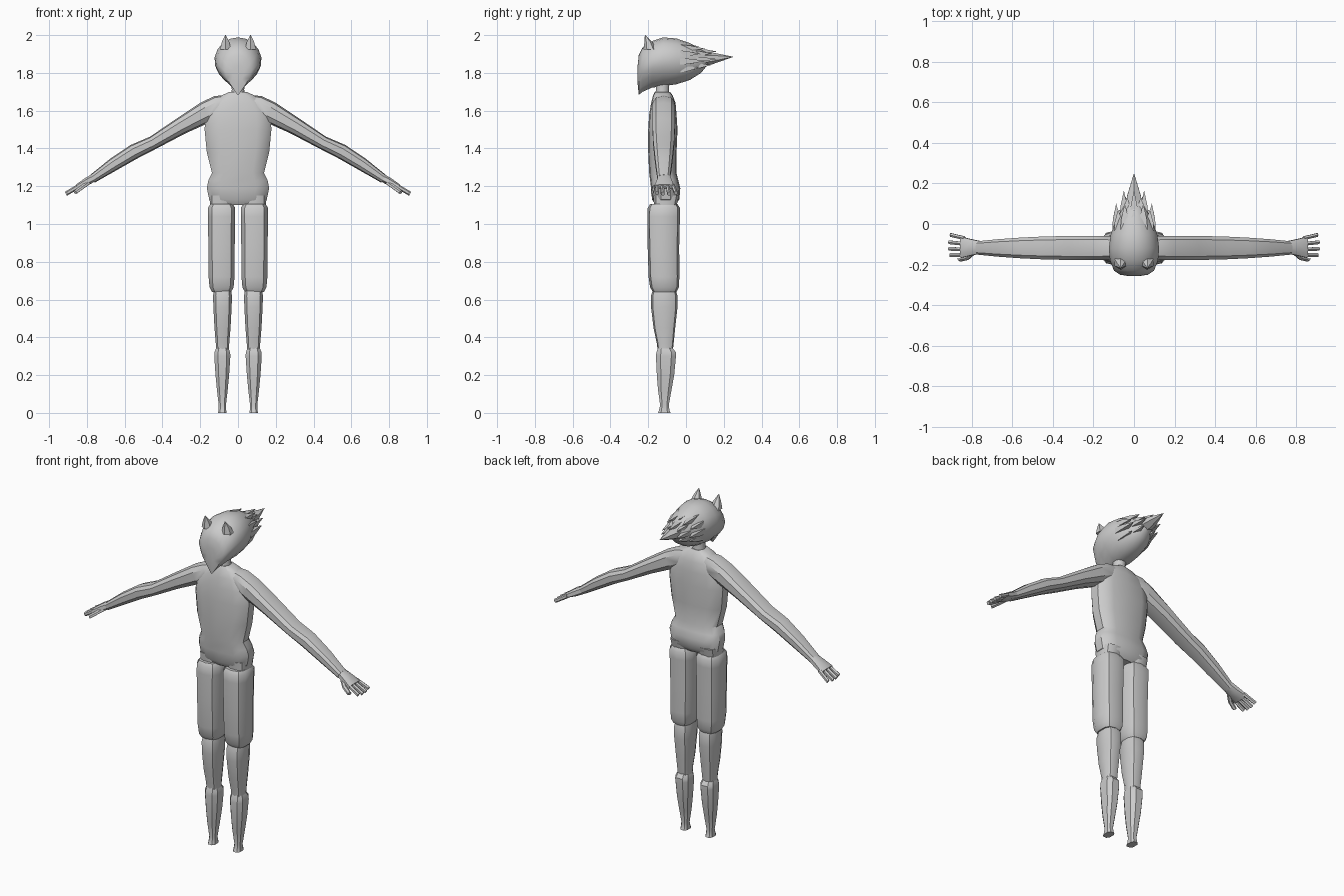
import bpy, bmesh, math
from mathutils import Vector

if "Cube" in bpy.data.objects:
    bpy.data.objects.remove(bpy.data.objects["Cube"], do_unlink=True)

grey = bpy.data.materials.new("plain_grey")
grey.use_nodes = True
grey.diffuse_color = (0.6, 0.6, 0.6, 1)
grey.node_tree.nodes["Principled BSDF"].inputs["Base Color"].default_value = (0.6, 0.6, 0.6, 1)


def ring(center, u, v, sides=12, power=1.0, pinch=0.0):
    """Rounded section spanned by u and v; pinch narrows its lower half."""
    pts = []
    for i in range(sides):
        a = math.tau * (i + 0.5) / sides
        c, s = math.cos(a), math.sin(a)
        cu = math.copysign(abs(c) ** power, c)
        cv = math.copysign(abs(s) ** power, s)
        cu *= 1 + pinch * min(cv, 0)
        pts.append(Vector(center) + Vector(u) * cu + Vector(v) * cv)
    return pts


def add_loft(bm, rings):
    loops = [[bm.verts.new(p) for p in r] for r in rings]
    n = len(loops[0])
    for a, b in zip(loops, loops[1:]):
        for i in range(n):
            j = (i + 1) % n
            bm.faces.new((a[i], a[j], b[j], b[i]))
    bm.faces.new(loops[0])
    bm.faces.new(loops[-1])


def add_spike(bm, base, tip, wide, thick, sides=4):
    base, tip = Vector(base), Vector(tip)
    d = (tip - base).normalized()
    u = d.cross(Vector((0, 0, 1))).normalized()
    v = u.cross(d)
    add_loft(bm, [ring(base, u * wide, v * thick, sides),
                  ring(base.lerp(tip, 0.4), u * wide * 0.8, v * thick * 0.8, sides),
                  ring(tip, u * 0.0005, v * 0.0005, sides)])


def finish(name, bm, mirror=False, angle=35):
    bmesh.ops.recalc_face_normals(bm, faces=bm.faces)
    mesh = bpy.data.meshes.new(name)
    bm.to_mesh(mesh)
    bm.free()
    ob = bpy.data.objects.new(name, mesh)
    bpy.context.collection.objects.link(ob)
    mesh.materials.append(grey)
    bpy.ops.object.select_all(action='DESELECT')
    ob.select_set(True)
    bpy.context.view_layer.objects.active = ob
    bpy.ops.object.shade_smooth_by_angle(angle=math.radians(angle))
    if mirror:
        ob.modifiers.new("mirror", 'MIRROR')
    return ob


def upright(profile, cx=0.0, sides=12, power=0.7):
    """Rings from (z, half width, front y, back y)."""
    return [ring((cx, (f + b) / 2, z), (w, 0, 0), (0, (b - f) / 2, 0), sides, power)
            for z, w, f, b in profile]


# Torso
bm = bmesh.new()
add_loft(bm, upright([
    (1.10, 0.12, -.16, -.06), (1.13, 0.155, -.18, -.035), (1.19, 0.168, -.185, -.03),
    (1.23, 0.16, -.19, -.04), (1.27, 0.14, -.195, -.05), (1.38, 0.168, -.2, -.05),
    (1.50, 0.18, -.2, -.045), (1.58, 0.175, -.195, -.05), (1.64, 0.14, -.185, -.055),
    (1.68, 0.09, -.175, -.07), (1.70, 0.045, -.165, -.085)], sides=14))
finish("torso", bm)

# Neck
bm = bmesh.new()
add_loft(bm, upright([(1.66, .045, -.17, -.08), (1.71, .034, -.16, -.09),
                      (1.77, .038, -.165, -.085)], power=1))
finish("neck", bm)

# Arms: centre x, centre z, half thickness, half depth
bm = bmesh.new()
across = Vector((0.45, 0, 0.89))
add_loft(bm, [ring((x, -.118, z), (0, d, 0), across * t, 10, 0.75) for x, z, t, d in [
    (.04, 1.64, .05, .05), (.10, 1.625, .058, .06), (.17, 1.592, .058, .062),
    (.30, 1.52, .046, .062), (.45, 1.43, .036, .058), (.55, 1.383, .04, .053),
    (.66, 1.315, .035, .045), (.77, 1.24, .024, .034)]])
finish("arm", bm, mirror=True)

# Hands
bm = bmesh.new()
add_loft(bm, [ring((x, -.115, z), (0, d, 0), across * t, 8, 0.75) for x, z, t, d in [
    (.755, 1.25, .022, .032), (.80, 1.225, .022, .042), (.852, 1.197, .014, .055)]])
finish("hand", bm, mirror=True)

# Fingers and thumb
bm = bmesh.new()
for y0, y1, reach in [(-.07, -.054, .9), (-.098, -.09, 1), (-.126, -.122, 1), (-.153, -.153, .92)]:
    a, b = Vector((.835, y0, 1.205)), Vector((.835 + .076 * reach, y1, 1.205 - .045 * reach))
    add_loft(bm, [ring(p, (0, .0105, 0), across * .012, 6) for p in (a, b)])
add_loft(bm, [ring(p, (.008, .008, 0), across * .011, 6)
              for p in [(.79, -.14, 1.22), (.825, -.17, 1.195), (.862, -.178, 1.168)]])
finish("fingers", bm, mirror=True)

# Thighs with a hip joint on top
bm = bmesh.new()
add_loft(bm, upright([(1.09, .06, -.17, -.05), (1.15, .062, -.175, -.035)], .09))
finish("hip_joint", bm, mirror=True)
bm = bmesh.new()
add_loft(bm, upright([
    (.64, .052, -.175, -.05), (.665, .066, -.19, -.038), (.72, .071, -.198, -.035),
    (.88, .072, -.203, -.036), (1.04, .075, -.205, -.032), (1.085, .075, -.203, -.032),
    (1.105, .062, -.19, -.045)], .087, 10))
finish("thigh", bm, mirror=True)

# Shins
bm = bmesh.new()
add_loft(bm, upright([
    (.33, .036, -.15, -.07), (.37, .037, -.155, -.065), (.45, .044, -.172, -.057),
    (.56, .05, -.185, -.045), (.62, .052, -.185, -.045), (.65, .047, -.175, -.055)], .082, 10))
finish("shin", bm, mirror=True)

# Lower legs and small feet
bm = bmesh.new()
add_loft(bm, upright([
    (0, .024, -.15, -.08), (.012, .022, -.145, -.085), (.04, .02, -.138, -.09),
    (.12, .03, -.15, -.075), (.2, .038, -.157, -.06), (.30, .045, -.162, -.05),
    (.32, .044, -.16, -.05), (.345, .034, -.15, -.07)], .083, 8))
finish("lower_leg", bm, mirror=True)

# Head: y, half width, bottom, top, chin pinch
sections = [(-.256, .03, 1.74, 1.84, .4), (-.25, .07, 1.683, 1.895, .75),
            (-.23, .1, 1.70, 1.935, .6), (-.18, .12, 1.722, 1.968, .3),
            (-.12, .126, 1.73, 1.988, .15), (-.05, .116, 1.74, 1.982, .1),
            (.02, .09, 1.762, 1.958, 0), (.08, .058, 1.80, 1.925, 0), (.12, .03, 1.85, 1.905, 0)]
bm = bmesh.new()
add_loft(bm, [ring((0, y, (lo + hi) / 2), (w, 0, 0), (0, 0, (hi - lo) / 2), 18, 1, p)
              for y, w, lo, hi, p in sections])
finish("head", bm)

# Pointed ears
bm = bmesh.new()
add_loft(bm, [ring((.066, -.19, 1.925), (.034, 0, 0), (0, .035, 0), 6),
              ring((.066, -.2, 1.965), (.022, 0, 0), (0, .02, 0), 6),
              ring((.066, -.216, 2.0), (.002, 0, 0), (0, .002, 0), 6)])
finish("ear", bm, mirror=True)

# Swept-back hair spikes in two layers round a long central one
bm = bmesh.new()
add_spike(bm, (0, .06, 1.872), (0, .25, 1.885), .05, .04, 6)
layers = [(9, -.03, .08, .098, .1, .088, .07, .034), (7, .04, .145, .06, .065, .05, .045, .028)]
for count, y0, y1, bx, bz, tx, tz, wide in layers:
    for i in range(count):
        a = math.radians(-35 + 250 * i / (count - 1))
        c, s = math.cos(a), math.sin(a)
        reach = y1 + (.02 if i % 2 else -.01)
        add_spike(bm, (bx * .85 * c, y0, 1.865 + bz * .8 * s),
                  (tx * c, reach, 1.868 + tz * s), wide, wide * .7)
finish("hair_spikes", bm, angle=20)
